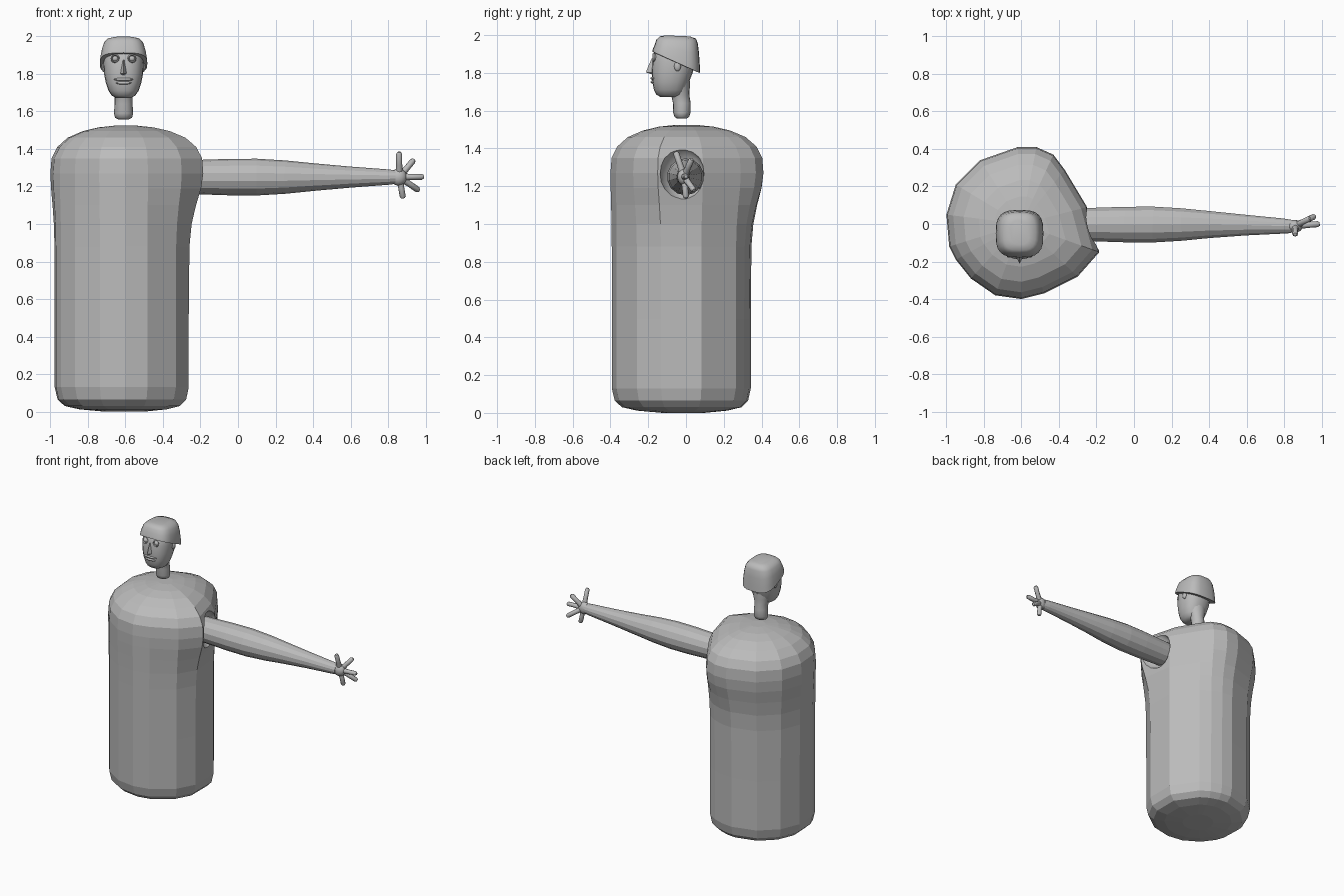
import bpy, bmesh, math
from mathutils import Vector

if "Cube" in bpy.data.objects:
    bpy.data.objects.remove(bpy.data.objects["Cube"])

grey = bpy.data.materials.new("plain grey")
grey.diffuse_color = (0.5, 0.5, 0.5, 1)
grey.use_nodes = True
grey.node_tree.nodes["Principled BSDF"].inputs["Base Color"].default_value = grey.diffuse_color
CX = -0.61  # body and head axis


def finish(name, bm, smooth=None):
    bmesh.ops.recalc_face_normals(bm, faces=bm.faces)
    me = bpy.data.meshes.new(name)
    bm.to_mesh(me)
    bm.free()
    me.materials.append(grey)
    ob = bpy.data.objects.new(name, me)
    bpy.context.collection.objects.link(ob)
    if smooth:
        bpy.ops.object.select_all(action='DESELECT')
        ob.select_set(True)
        bpy.context.view_layer.objects.active = ob
        bpy.ops.object.shade_smooth_by_angle(angle=math.radians(smooth))
    return ob


def add_loft(bm, rings):
    """Skin a list of equal-length rings and cap both ends."""
    vs = [[bm.verts.new(p) for p in r] for r in rings]
    n = len(vs[0])
    for a, b in zip(vs, vs[1:]):
        for i in range(n):
            j = (i + 1) % n
            bm.faces.new((a[i], a[j], b[j], b[i]))
    bm.faces.new(vs[0])
    bm.faces.new(vs[-1])


def loft(name, rings, smooth=None):
    bm = bmesh.new()
    add_loft(bm, rings)
    return finish(name, bm, smooth)


def oval(cx, cy, z, rx, ry, n=16, power=1.0):
    """Horizontal ring; power below 1 squares it off."""
    out = []
    for i in range(n):
        a = 2 * math.pi * i / n
        c, s = math.cos(a), math.sin(a)
        out.append((cx + rx * math.copysign(abs(c) ** power, c),
                    cy + ry * math.copysign(abs(s) ** power, s), z))
    return out


def tube_rings(stations, n=12):
    """Rings around a path of (point, radius) stations."""
    pts = [Vector(p) for p, r in stations]
    d = (pts[-1] - pts[0]).normalized()
    u = d.cross(Vector((0, 1, 0))).normalized()
    v = d.cross(u)
    return [[p + (u * math.cos(2 * math.pi * i / n) + v * math.sin(2 * math.pi * i / n)) * r
             for i in range(n)] for p, (_, r) in zip(pts, stations)]


def ball(name, loc, size, rot=0.0, smooth=60):
    bm = bmesh.new()
    bmesh.ops.create_uvsphere(bm, u_segments=16, v_segments=10, radius=1)
    for v in bm.verts:
        v.co = Vector((v.co.x * size[0], v.co.y * size[1], v.co.z * size[2]))
    ob = finish(name, bm, smooth)
    ob.location = loc
    ob.rotation_euler.z = rot
    return ob


# Torso: round lower column blending to a shoulder outline with one slanted side
shoulder = [(-0.25, 0.09), (-0.37, 0.29), (-0.43, 0.37), (-0.52, 0.41), (-0.62, 0.41),
            (-0.82, 0.34), (-0.95, 0.21), (-1.0, 0.05), (-0.985, -0.12), (-0.95, -0.19),
            (-0.87, -0.29), (-0.74, -0.38), (-0.60, -0.40), (-0.48, -0.37),
            (-0.30, -0.28), (-0.185, -0.15)]


def torso_ring(z, blend, scale):
    ring = []
    for x, y in shoulder:
        a = math.atan2(y + 0.02, x + 0.615)
        p = Vector((-0.615 + 0.368 * math.cos(a), -0.025 + 0.368 * math.sin(a)))
        p = p.lerp(Vector((x, y)), blend)
        c = Vector((-0.60, -0.01 * (1 - blend)))
        p = c + (p - c) * scale
        ring.append((p.x, p.y, z))
    return ring


torso = loft("torso", [torso_ring(*t) for t in [
    (0.0, 0, 0.3), (0.012, 0, 0.65), (0.03, 0, 0.86), (0.065, 0, 0.96), (0.13, 0, 1),
    (0.5, 0, 1), (0.88, 0.05, 1), (1.0, 0.2, 1), (1.1, 0.5, 1), (1.19, 0.85, 1),
    (1.27, 1, 1), (1.35, 1, 0.985), (1.41, 1, 0.91), (1.46, 1, 0.77),
    (1.495, 1, 0.57), (1.515, 1, 0.36), (1.525, 1, 0.13)]])

# Hollow in the shoulder around the arm
cutter = ball("socket_cutter", (-0.215, -0.02, 1.265), (0.075, 0.125, 0.14), 0.42)
cutter.hide_render = True
cutter.hide_viewport = True
cut = torso.modifiers.new("socket", 'BOOLEAN')
cut.operation = 'DIFFERENCE'
cut.object = cutter

# Arm
loft("arm", tube_rings([((x, y, 1.25), r) for x, y, r in [
    (-0.38, 0, 0.085), (-0.2, -0.003, 0.092), (-0.05, -0.003, 0.097), (0.1, -0.003, 0.098),
    (0.25, -0.003, 0.089), (0.4, -0.003, 0.074), (0.6, -0.006, 0.056),
    (0.8, -0.011, 0.041), (0.84, -0.013, 0.036)]], 14))

# Hand: palm and five spread fingers
ball("palm", (0.855, -0.012, 1.25), (0.045, 0.034, 0.045))
bm = bmesh.new()
base = Vector((0.86, -0.01, 1.25))
for tip in [(0.859, -0.055, 1.383), (0.938, 0.03, 1.343), (0.99, 0.0, 1.252),
            (0.965, 0.042, 1.178), (0.88, 0.0, 1.137)]:
    t = Vector(tip)
    add_loft(bm, tube_rings([(base, 0.02), (base.lerp(t, 0.5), 0.016),
                             (base.lerp(t, 0.93), 0.016), (t, 0.009)], 8))
finish("fingers", bm, 50)

# Neck
loft("neck", [oval(CX, y, z, rx, ry) for z, y, rx, ry in [
    (1.558, -0.022, 0.028, 0.024), (1.566, -0.022, 0.045, 0.038), (1.59, -0.022, 0.051, 0.046),
    (1.64, -0.022, 0.048, 0.047), (1.68, -0.03, 0.048, 0.048), (1.72, -0.035, 0.062, 0.055),
    (1.76, -0.04, 0.07, 0.06)]], 60)

# Head: each row is height, half width, front y, back y
loft("head", [oval(CX, (f + b) / 2, z, w, (b - f) / 2, 20, 0.85) for z, w, f, b in [
    (1.672, 0.04, -0.135, -0.04), (1.685, 0.063, -0.157, -0.015), (1.71, 0.08, -0.17, 0.0),
    (1.75, 0.094, -0.178, 0.015), (1.80, 0.104, -0.182, 0.035), (1.86, 0.107, -0.178, 0.05),
    (1.91, 0.104, -0.168, 0.05), (1.95, 0.09, -0.14, 0.03)]], 60)


# Hair: squarish cap whose lower rim slopes down to the back
def rim(z, w, f, b, slope):
    cy = (f + b) / 2
    return [(x, y, zz - slope * (y - cy)) for x, y, zz in
            oval(CX, cy, z, w, (b - f) / 2, 24, 0.65)]


loft("hair", [rim(*h) for h in [
    (1.855, 0.112, -0.165, 0.06, 0.45), (1.856, 0.127, -0.178, 0.075, 0.45),
    (1.885, 0.124, -0.175, 0.073, 0.35), (1.925, 0.117, -0.166, 0.069, 0.2),
    (1.965, 0.105, -0.157, 0.063, 0.1), (1.987, 0.085, -0.14, 0.053, 0.06),
    (1.996, 0.05, -0.11, 0.02, 0.04)]], 50)

# Nose: a wedge that widens towards the tip
loft("nose", [[(CX - w, -0.165, z), (CX, y, z), (CX + w, -0.165, z)] for z, w, y in [
    (1.795, 0.02, -0.19), (1.803, 0.024, -0.212), (1.835, 0.017, -0.2), (1.875, 0.008, -0.182)]])

# Eyes with lids, and ears, on both sides
for side, s in (("left", -1), ("right", 1)):
    x = CX + s * 0.045
    ball(side + "_eye", (x, -0.166, 1.882), (0.016, 0.012, 0.015))
    bm = bmesh.new()
    circle = []
    for i in range(12):
        a = 2 * math.pi * i / 12
        circle.append([(x + (0.019 + 0.005 * math.cos(b)) * math.cos(a),
                        -0.17 + 0.008 * math.sin(b),
                        1.882 + (0.019 + 0.005 * math.cos(b)) * math.sin(a))
                       for b in (0, 1.57, 3.14, 4.71)])
    vs = [[bm.verts.new(p) for p in r] for r in circle]
    for i in range(12):
        for k in range(4):
            bm.faces.new((vs[i][k], vs[(i + 1) % 12][k],
                          vs[(i + 1) % 12][(k + 1) % 4], vs[i][(k + 1) % 4]))
    finish(side + "_eyelid", bm, 60)
    ball(side + "_ear", (CX + s * 0.104, -0.045, 1.835), (0.012, 0.018, 0.026))

# Mouth: upper and lower lips
ball("upper_lip", (CX, -0.172, 1.771), (0.052, 0.016, 0.009))
ball("lower_lip", (CX, -0.172, 1.752), (0.042, 0.016, 0.009))
